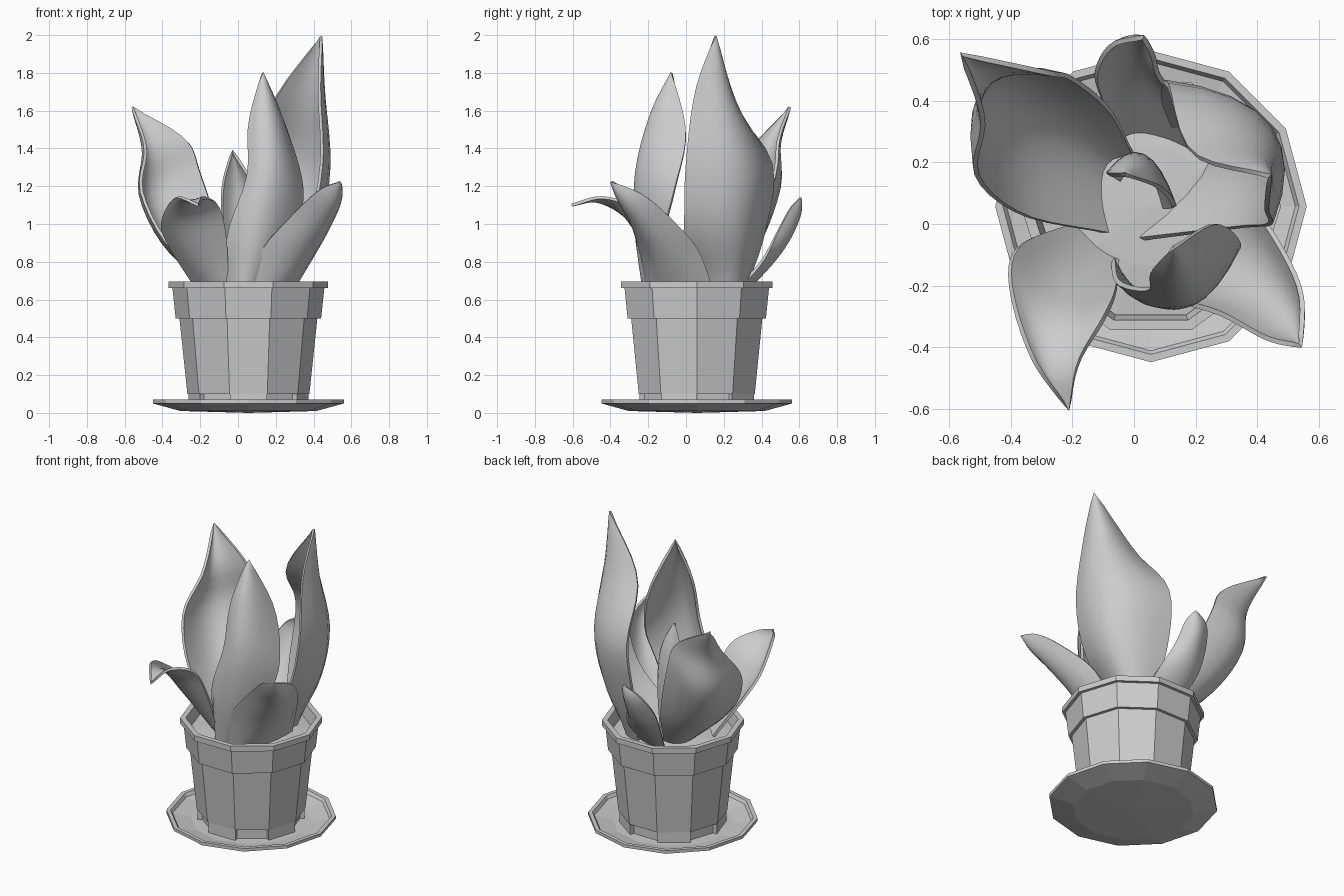
import bpy
import bmesh
import math
from mathutils import Vector

default_cube = bpy.data.objects.get("Cube")
if default_cube:
    bpy.data.objects.remove(default_cube, do_unlink=True)

POT_CENTRE = Vector((0.055, 0.057, 0))
SOIL_LEVEL = 0.62


def make_material(name, value):
    material = bpy.data.materials.new(name)
    material.use_nodes = True
    colour = (value, value, value, 1)
    material.diffuse_color = colour
    material.node_tree.nodes["Principled BSDF"].inputs["Base Color"].default_value = colour
    return material


CLAY = make_material("plain grey", 0.61)


def finish(name, bm):
    """Turn a bmesh into a named object carrying the shared material."""
    bmesh.ops.remove_doubles(bm, verts=bm.verts, dist=0.0005)
    bmesh.ops.recalc_face_normals(bm, faces=bm.faces)
    mesh = bpy.data.meshes.new(name)
    bm.to_mesh(mesh)
    bm.free()
    mesh.materials.append(CLAY)
    obj = bpy.data.objects.new(name, mesh)
    bpy.context.collection.objects.link(obj)
    return obj


def grid_faces(bm, rows, closed=False):
    """Skin neighbouring rows of vertices with quads."""
    for lower, upper in zip(rows, rows[1:]):
        count = len(lower)
        for i in range(count if closed else count - 1):
            j = (i + 1) % count
            bm.faces.new((lower[i], lower[j], upper[j], upper[i]))


def lathe(name, profile, sides):
    """Spin a (radius, height) profile around the pot axis, flat shaded."""
    bm = bmesh.new()
    rows = []
    for radius, height in profile:
        ring = []
        for i in range(sides):
            angle = math.tau * i / sides
            offset = Vector((radius * math.cos(angle), radius * math.sin(angle), height))
            ring.append(bm.verts.new(POT_CENTRE + offset))
        rows.append(ring)
    grid_faces(bm, rows, closed=True)
    return finish(name, bm)


def spline(points, t):
    """Smooth curve through evenly spaced points, t from 0 to 1."""
    last = len(points) - 1
    position = t * last
    i = min(int(position), last - 1)
    f = position - i
    b, c = points[i], points[i + 1]
    a = points[i - 1] if i > 0 else b * 2 - c
    d = points[i + 2] if i + 2 <= last else c * 2 - b
    bend = (a * 2 - b * 5 + c * 4 - d) * f ** 2 + (b * 3 - a - c * 3 + d) * f ** 3
    return b + ((c - a) * f + bend) / 2


def leaf(name, tip, edge, rib, other_edge, rows=18, columns=8, thickness=0.016):
    """Loft a cupped blade across two edge curves and a midrib that meet at the tip."""
    rails = [[Vector(p) for p in rail + [tip]] for rail in (edge, rib, other_edge)]
    bm = bmesh.new()
    grid = []
    for r in range(rows + 1):
        left, middle, right = [spline(rail, r / rows) for rail in rails]
        row = []
        for c in range(columns + 1):
            s = 2 * c / columns - 1
            across = left * (s * (s - 1) / 2) + middle * (1 - s * s) + right * (s * (s + 1) / 2)
            row.append(bm.verts.new(across))
        grid.append(row)
    grid_faces(bm, grid)
    obj = finish(name, bm)
    solid = obj.modifiers.new("thickness", 'SOLIDIFY')
    solid.thickness = thickness
    solid.offset = 0
    bpy.ops.object.select_all(action='DESELECT')
    obj.select_set(True)
    bpy.context.view_layer.objects.active = obj
    bpy.ops.object.modifier_apply(modifier=solid.name)
    bpy.ops.object.shade_smooth_by_angle(angle=math.radians(50))
    return obj


# Shallow dish with a raised lip under the pot
lathe("saucer", [(0, 0), (0.36, 0.01), (0.505, 0.05), (0.505, 0.07), (0.48, 0.07),
                 (0.468, 0.05), (0.36, 0.03), (0, 0.03)], 12)

# Tapered ten-sided pot with a recessed base, a collar and a lip
lathe("pot", [(0, 0.03), (0.29, 0.03), (0.29, 0.1), (0.323, 0.1), (0.365, 0.5),
              (0.385, 0.5), (0.402, 0.66), (0.422, 0.66), (0.422, 0.695),
              (0.388, 0.695), (0.36, 0.55), (0, 0.55)], 10)

# Soil surface, slightly mounded
lathe("soil", [(0.37, SOIL_LEVEL), (0.2, SOIL_LEVEL + 0.02), (0, SOIL_LEVEL + 0.03)], 10)

# Feet: every other side of the pot reaches down to the saucer
for side in range(1, 10, 2):
    bm = bmesh.new()
    loops = []
    for height in (0.03, 0.102):
        loop = []
        for radius, step in ((0.27, 0), (0.318, 0), (0.318, 1), (0.27, 1)):
            angle = math.tau * (side + step) / 10
            offset = Vector((radius * math.cos(angle), radius * math.sin(angle), height))
            loop.append(bm.verts.new(POT_CENTRE + offset))
        loops.append(loop)
        bm.faces.new(loop)
    grid_faces(bm, loops, closed=True)
    finish("pot_foot", bm)

# Tall leaf with its back edge curling over
leaf("tall_leaf", (0.44, 0.155, 1.995),
     [(0.01, -0.05, 0.63), (0.34, -0.01, 0.95), (0.44, 0.0, 1.3), (0.43, 0.05, 1.7)],
     [(0.25, 0.2, 0.63), (0.39, 0.28, 0.95), (0.44, 0.31, 1.3), (0.42, 0.22, 1.7)],
     [(0.13, 0.3, 0.63), (0.09, 0.41, 0.95), (0.11, 0.45, 1.32), (0.19, 0.23, 1.65)])

# Upright leaf at the front
leaf("front_leaf", (0.13, -0.075, 1.8),
     [(-0.07, -0.11, 0.63), (-0.05, -0.19, 0.95), (0.05, -0.21, 1.25), (0.06, -0.15, 1.53)],
     [(0.03, -0.22, 0.63), (0.12, -0.26, 0.95), (0.2, -0.25, 1.27), (0.18, -0.17, 1.58)],
     [(0.14, -0.1, 0.63), (0.29, -0.11, 0.95), (0.34, -0.06, 1.18), (0.26, 0.0, 1.48)])

# Broad leaf flaring out to the back corner
leaf("broad_leaf", (-0.56, 0.55, 1.62),
     [(-0.08, -0.03, 0.63), (-0.36, 0.03, 0.88), (-0.51, 0.16, 1.17), (-0.49, 0.34, 1.4)],
     [(-0.1, 0.17, 0.63), (-0.34, 0.33, 0.88), (-0.46, 0.45, 1.15), (-0.47, 0.47, 1.4)],
     [(0.0, 0.22, 0.63), (-0.08, 0.37, 0.9), (-0.2, 0.47, 1.27), (-0.28, 0.49, 1.45)])

# Low leaf drooping forward
leaf("drooping_leaf", (-0.21, -0.605, 1.1),
     [(-0.2, 0.0, 0.63), (-0.37, -0.07, 0.9), (-0.4, -0.2, 1.02), (-0.33, -0.43, 1.14)],
     [(-0.12, -0.08, 0.63), (-0.24, -0.2, 0.87), (-0.27, -0.32, 1.04), (-0.26, -0.47, 1.12)],
     [(-0.05, -0.12, 0.63), (-0.06, -0.22, 0.9), (-0.1, -0.31, 1.09), (-0.18, -0.45, 1.14)])

# Low leaf reaching sideways
leaf("side_leaf", (0.54, -0.395, 1.225),
     [(0.08, -0.2, 0.63), (0.12, -0.24, 0.85), (0.28, -0.29, 1.04), (0.43, -0.37, 1.18)],
     [(0.24, -0.1, 0.63), (0.36, -0.16, 0.82), (0.45, -0.24, 0.97), (0.52, -0.33, 1.11)],
     [(0.28, 0.15, 0.63), (0.37, 0.07, 0.85), (0.46, -0.05, 1.0), (0.54, -0.22, 1.15)])

# Short leaf at the back
leaf("back_leaf", (0.03, 0.605, 1.14),
     [(-0.04, 0.28, 0.63), (-0.11, 0.42, 0.8), (-0.12, 0.5, 0.95), (-0.07, 0.58, 1.08)],
     [(0.04, 0.3, 0.63), (0.0, 0.46, 0.8), (0.0, 0.55, 0.93), (0.01, 0.6, 1.05)],
     [(0.18, 0.25, 0.63), (0.14, 0.4, 0.8), (0.08, 0.48, 0.95), (0.06, 0.55, 1.08)])

# Young leaf in the middle
leaf("inner_leaf", (-0.03, 0.16, 1.39),
     [(-0.05, 0.14, 0.63), (-0.08, 0.16, 0.95), (-0.08, 0.16, 1.2)],
     [(0.03, 0.2, 0.63), (0.03, 0.22, 0.95), (0.01, 0.21, 1.2)],
     [(0.1, 0.05, 0.63), (0.13, 0.06, 0.95), (0.08, 0.12, 1.2)])
